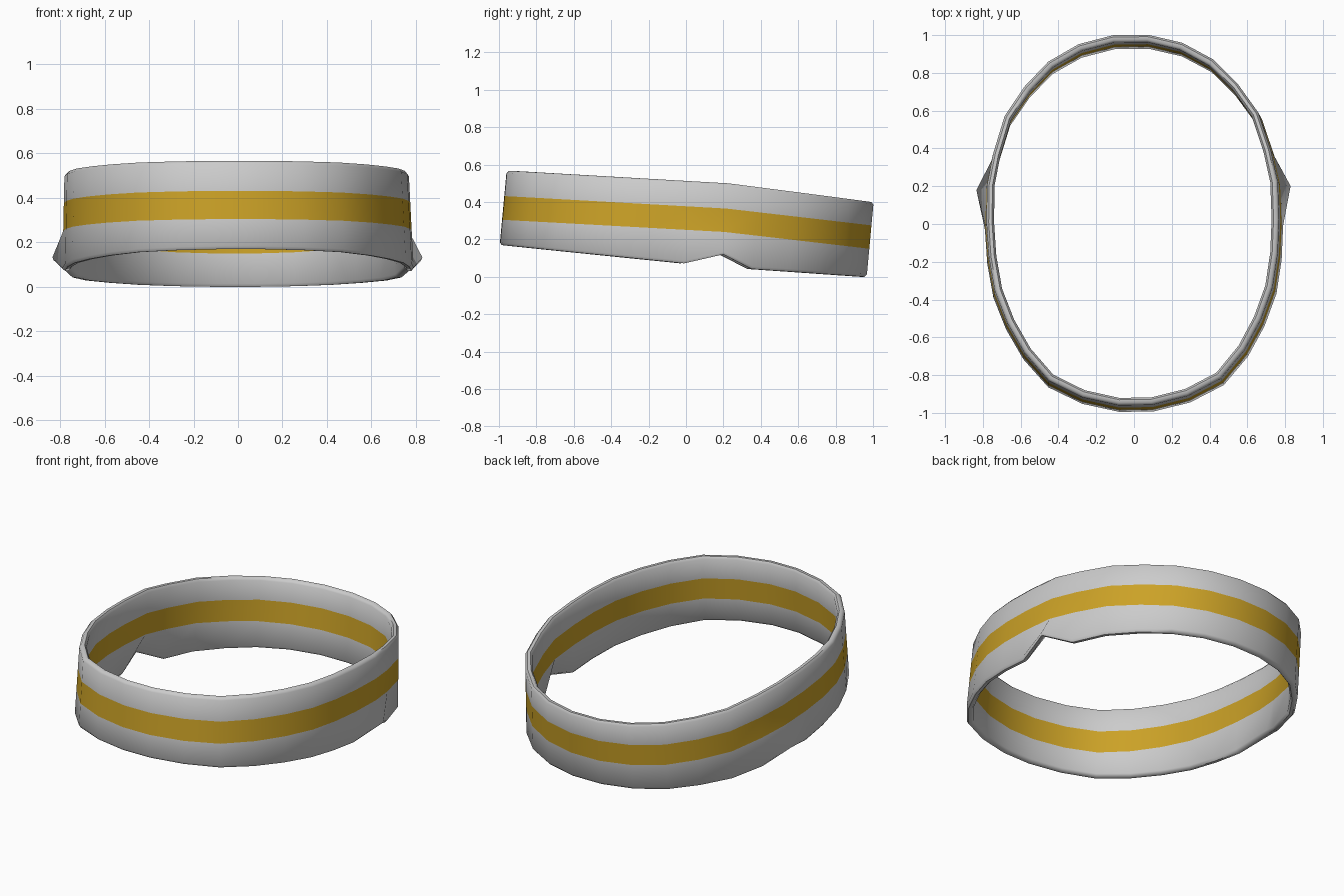
import bpy, bmesh, math
from mathutils import Vector, Matrix

if "Cube" in bpy.data.objects:
    bpy.data.objects.remove(bpy.data.objects["Cube"])

# right half of the lower outline, front to back (x, y)
HALF = [(.09, -.995), (.285, -.95), (.465, -.86), (.595, -.71), (.685, -.55),
        (.75, -.38), (.78, -.2), (.79, -.02), (.785, .18), (.75, .345),
        (.685, .545), (.575, .70), (.445, .83), (.28, .92), (.095, .965)]
TIP = 8          # index of the flared point on each side
THICK = .04
LIP = .014


def lerp_curve(pts, y):
    if y <= pts[0][0]:
        return pts[0][1]
    for (a, p), (b, q) in zip(pts, pts[1:]):
        if y <= b:
            return p + (q - p) * (y - a) / (b - a)
    return pts[-1][1]


# edge heights along the band
BOTTOM = [(-1, .17), (-.02, .072), (.345, .042), (.965, 0)]
LOW = [(-1, .305), (.18, .24), (.965, .15)]
HIGH = [(-1, .432), (.18, .365), (.965, .275)]
TOP = [(-1, .567), (.18, .50), (.965, .40)]

n_half = len(HALF)
ring = [(x, y, i == TIP) for i, (x, y) in enumerate(HALF)]
ring += [(-x, y, f) for x, y, f in reversed(ring)]
n = len(ring)
turn = Matrix.Rotation(.013, 3, 'Z')

bm = bmesh.new()
loops = []
for i, (x, y, flare) in enumerate(ring):
    a, b = ring[i - 1], ring[(i + 1) % n]
    tan = Vector((b[0] - a[0], b[1] - a[1], 0)).normalized()
    inward = Vector((-tan.y, tan.x, 0))
    zs = [lerp_curve(c, y) for c in (BOTTOM, LOW, HIGH, TOP)]

    # the wall leans back and narrows slightly to the top
    def wall(z):
        t = (z - zs[0]) / (zs[3] - zs[0])
        return Vector((x * (1 - .02 * t) - .006 * t, y + .037 * t, z))
    p = [wall(z) for z in zs]
    if flare:
        p[0] = Vector((math.copysign(.838, x), y + .01, .12))
    up0 = (p[1] - p[0]).normalized() * LIP
    up1 = (p[3] - p[2]).normalized() * LIP
    s, w = inward * (THICK * .28), inward * THICK
    # rounded cross-section: outside up, over the lip, inside down
    sec = [p[0] + up0, p[1], p[2], p[3] - up1, p[3] + s, p[3] + w - s,
           p[3] + w - up1, p[2] + w, p[1] + w, p[0] + w + up0,
           p[0] + w - s, p[0] + s]
    loops.append([bm.verts.new(turn @ v) for v in sec])

# skin the ring; the stripe runs around outside and inside
m = len(loops[0])
for i in range(n):
    A, B = loops[i], loops[(i + 1) % n]
    for j in range(m):
        k = (j + 1) % m
        f = bm.faces.new((A[j], B[j], B[k], A[k]))
        f.material_index = 1 if j in (1, 7) else 0
bmesh.ops.recalc_face_normals(bm, faces=bm.faces)

mesh = bpy.data.meshes.new("headband")
bm.to_mesh(mesh)
bm.free()
band = bpy.data.objects.new("headband", mesh)
bpy.context.collection.objects.link(band)

# yellow stripe colour
yellow = bpy.data.materials.new("stripe_yellow")
yellow.diffuse_color = (.6, .36, .02, 1)
yellow.use_nodes = True
yellow.node_tree.nodes["Principled BSDF"].inputs["Base Color"].default_value = yellow.diffuse_color
mesh.materials.append(None)
mesh.materials.append(yellow)

bpy.context.view_layer.objects.active = band
band.select_set(True)
bpy.ops.object.shade_smooth_by_angle(angle=math.radians(50))
